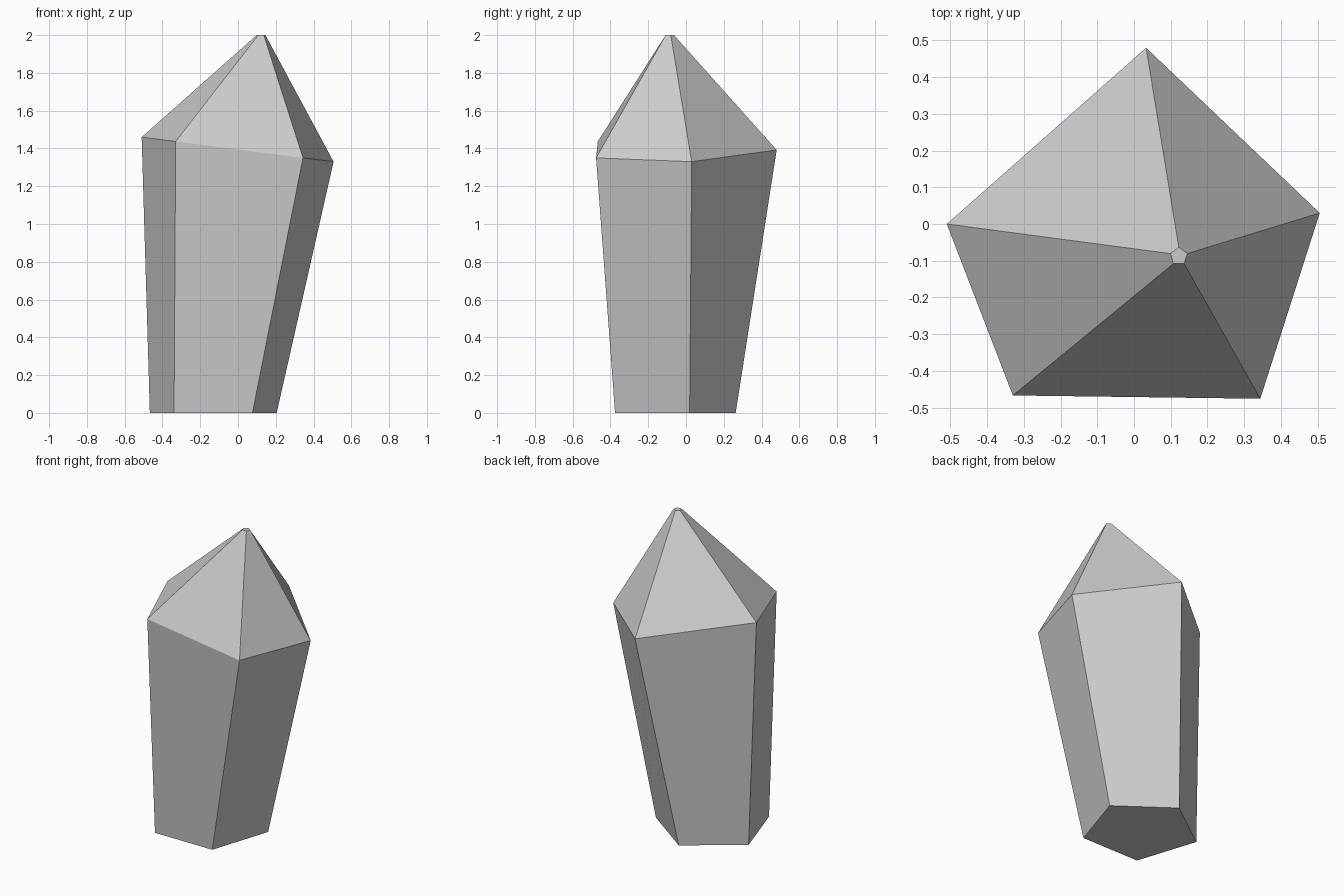
import bpy, bmesh, math

if "Cube" in bpy.data.objects:
    bpy.data.objects.remove(bpy.data.objects["Cube"])


def pentagon(cx, cy, z, radius):
    """Level five-sided ring, listed from the left corner round the front."""
    angles = [math.radians(162 + 72 * i) for i in range(5)]
    return [(cx + radius * math.cos(a), cy + radius * math.sin(a), z) for a in angles]


# Cross-sections: narrow foot, slanted shoulder, tiny blunt tip
foot = pentagon(-0.131, -0.09, 0.0, 0.353)
shoulder = [(-0.51, 0.0, 1.46), (-0.33, -0.467, 1.437), (0.344, -0.476, 1.35),
            (0.506, 0.03, 1.33), (0.033, 0.48, 1.392)]
tip = pentagon(0.122, -0.088, 2.0, 0.0245)

# Skin the rings and cap both ends
bm = bmesh.new()
rings = [[bm.verts.new(p) for p in ring] for ring in (foot, shoulder, tip)]
for low, high in zip(rings, rings[1:]):
    for i in range(5):
        j = (i + 1) % 5
        bm.faces.new((low[i], low[j], high[j], high[i]))
bm.faces.new(rings[0][::-1])
bm.faces.new(rings[-1])
bmesh.ops.recalc_face_normals(bm, faces=bm.faces[:])

mesh = bpy.data.meshes.new("crystal")
bm.to_mesh(mesh)
bm.free()

# Plain grey stone colour
grey = bpy.data.materials.new("light grey")
grey.diffuse_color = (0.6, 0.6, 0.6, 1.0)
grey.use_nodes = True
grey.node_tree.nodes["Principled BSDF"].inputs["Base Color"].default_value = grey.diffuse_color
mesh.materials.append(grey)

crystal = bpy.data.objects.new("crystal", mesh)
bpy.context.collection.objects.link(crystal)
